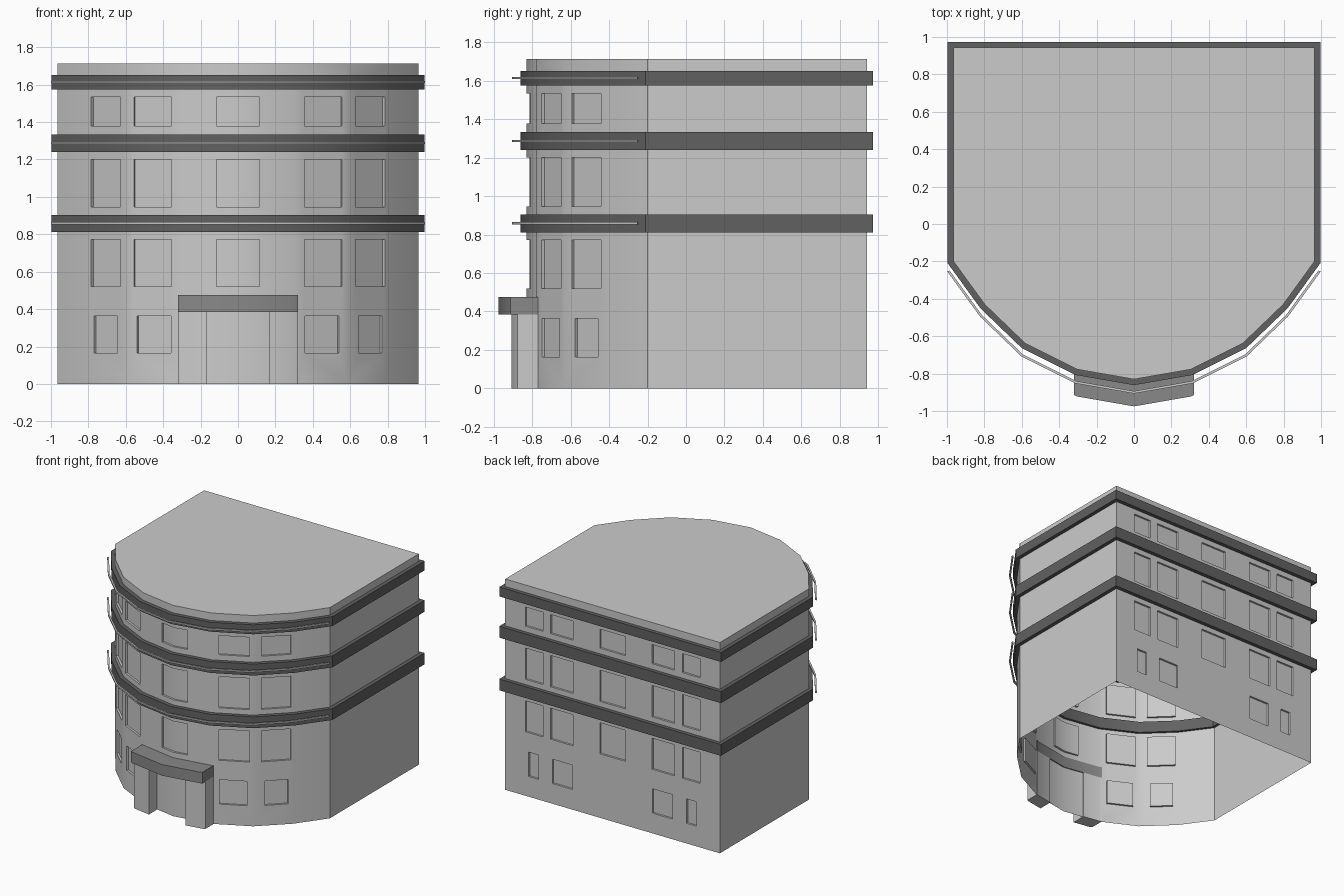
import bpy, bmesh, math
from mathutils import Vector

if "Cube" in bpy.data.objects:
    bpy.data.objects.remove(bpy.data.objects["Cube"])

# Half of the curved front (centre to corner); mirrored to get the whole plan
HALF = [(0, -0.83), (0.305, -0.777), (0.583, -0.637), (0.798, -0.43), (0.965, -0.2)]
FRONT = [Vector((-x, y)) for x, y in HALF[:0:-1]] + [Vector(p) for p in HALF]
BACK_Y = 0.943
PLAN = FRONT + [Vector((0.965, BACK_Y)), Vector((-0.965, BACK_Y))]


def material(name, v):
    m = bpy.data.materials.new(name)
    m.diffuse_color = (v, v, v, 1)
    m.use_nodes = True
    m.node_tree.nodes["Principled BSDF"].inputs["Base Color"].default_value = m.diffuse_color
    return m


DARK = material("dark_trim", 0.12)
MID = material("canopy_grey", 0.25)


def offset_plan(d):
    """Plan outline moved outwards by d with mitred corners."""
    out = []
    for i, p in enumerate(PLAN):
        a = (p - PLAN[i - 1]).normalized()
        b = (PLAN[(i + 1) % len(PLAN)] - p).normalized()
        na, nb = Vector((a.y, -a.x)), Vector((b.y, -b.x))
        out.append(p + (na + nb) * d / (1 + na.dot(nb)))
    return out


def front_y(x):
    for a, b in zip(FRONT, FRONT[1:]):
        if a.x <= x <= b.x:
            return a.y + (b.y - a.y) * (x - a.x) / (b.x - a.x)


def front_pts(x1, x2):
    mid = [p.copy() for p in FRONT if x1 + 1e-4 < p.x < x2 - 1e-4]
    return [Vector((x1, front_y(x1)))] + mid + [Vector((x2, front_y(x2)))]


def strip(bm, inner, outer, z0, z1, closed=False):
    """Solid with rectangular section between two matching plan paths."""
    rows = [[bm.verts.new((p.x, p.y, z)) for p in path]
            for path, z in ((inner, z0), (outer, z0), (outer, z1), (inner, z1))]
    n = len(inner)
    for i in range(n if closed else n - 1):
        j = (i + 1) % n
        for k in range(4):
            a, b = rows[k], rows[(k + 1) % 4]
            bm.faces.new((a[i], a[j], b[j], b[i]))
    if not closed:
        for e in (0, -1):
            bm.faces.new([r[e] for r in rows])


def finish(bm, name, mat=None, smooth=True):
    bmesh.ops.recalc_face_normals(bm, faces=bm.faces)
    me = bpy.data.meshes.new(name)
    bm.to_mesh(me)
    bm.free()
    ob = bpy.data.objects.new(name, me)
    bpy.context.collection.objects.link(ob)
    if mat:
        me.materials.append(mat)
    if smooth:
        smooth_object(ob)
    return ob


def smooth_object(ob):
    bpy.ops.object.select_all(action='DESELECT')
    ob.select_set(True)
    bpy.context.view_layer.objects.active = ob
    bpy.ops.object.shade_smooth_by_angle(angle=math.radians(30))


# Window recess cutters, front and back
cut = bmesh.new()


def window(x1, x2, z0, z1, back=False):
    if back:
        pts, n = [Vector((x1, BACK_Y)), Vector((x2, BACK_Y))], Vector((0, 1))
    else:
        pts = front_pts(x1, x2)
        t = (pts[-1] - pts[0]).normalized()
        n = Vector((t.y, -t.x))
    strip(cut, [p - n * 0.016 for p in pts], [p + n * 0.05 for p in pts], z0, z1)


for z0, z1 in ((0.52, 0.772), (0.946, 1.2), (1.378, 1.533)):
    for back in (False, True):
        window(-0.115, 0.115, z0, z1, back)
        for a, b in ((0.355, 0.557), (0.627, 0.785)):
            window(a, b, z0, z1, back)
            window(-b, -a, z0, z1, back)
for back in (False, True):
    for a, b in ((0.358, 0.54), (0.665, 0.755) if back else (0.645, 0.77)):
        window(a, b, 0.164, 0.362, back)
        window(-b, -a, 0.164, 0.362, back)
cutter = finish(cut, "window_cutter", smooth=False)
cutter.hide_render = True

# Walls and roof: extruded plan with the recesses cut in, open underneath
bm = bmesh.new()
base = bm.faces.new([bm.verts.new((p.x, p.y, 0)) for p in PLAN])
ext = bmesh.ops.extrude_face_region(bm, geom=[base], use_keep_orig=True)
top = [g for g in ext["geom"] if isinstance(g, bmesh.types.BMVert)]
bmesh.ops.translate(bm, verts=top, vec=(0, 0, 1.713))
walls = finish(bm, "walls_and_roof", smooth=False)
mod = walls.modifiers.new("windows", 'BOOLEAN')
mod.operation, mod.solver, mod.object = 'DIFFERENCE', 'EXACT', cutter
bpy.context.view_layer.objects.active = walls
bpy.ops.object.modifier_apply(modifier=mod.name)
bpy.data.objects.remove(cutter)
bm = bmesh.new()
bm.from_mesh(walls.data)
floor = [f for f in bm.faces if all(v.co.z < 1e-4 for v in f.verts)]
bmesh.ops.delete(bm, geom=floor, context='FACES_ONLY')
bm.to_mesh(walls.data)
bm.free()
smooth_object(walls)

# Dark floor bands with a thin rail in front of each
for i, (z0, z1) in enumerate(((0.812, 0.904), (1.24, 1.333), (1.575, 1.652))):
    bm = bmesh.new()
    strip(bm, offset_plan(-0.02), offset_plan(0.031), z0, z1, closed=True)
    finish(bm, f"floor_band_{i + 1}", DARK)
    bm = bmesh.new()
    shift, n, zc = Vector((0, -0.042)), len(FRONT), (z0 + z1) / 2 + 0.001
    strip(bm, [p + shift for p in offset_plan(0.021)[:n]],
          [p + shift for p in offset_plan(0.034)[:n]], zc - 0.006, zc + 0.006)
    finish(bm, f"rail_{i + 1}")


# Entrance canopy and its two piers, following the curve of the front
def porch(name, x1, x2, depth, z0, z1, mat=None):
    bm = bmesh.new()
    pts = front_pts(x1, x2)
    strip(bm, [p + Vector((0, 0.008)) for p in pts],
          [p - Vector((0, depth)) for p in pts], z0, z1)
    finish(bm, name, mat)


porch("entrance_canopy", -0.32, 0.32, 0.145, 0.385, 0.475, MID)
porch("entrance_pier_left", -0.32, -0.165, 0.108, 0, 0.385)
porch("entrance_pier_right", 0.165, 0.32, 0.108, 0, 0.385)
